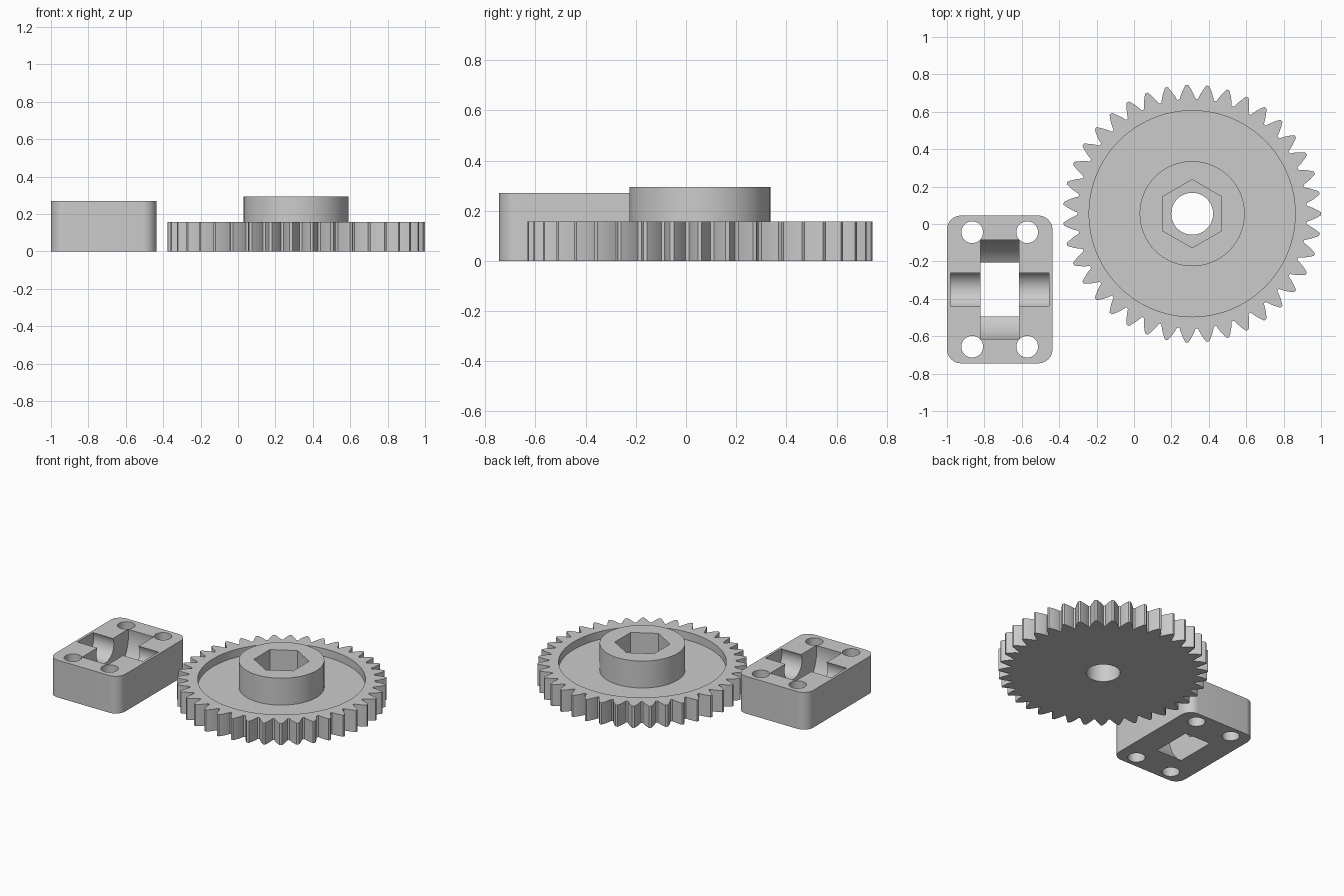
import bpy, bmesh
from math import pi, sin, cos, tan, acos, radians

if "Cube" in bpy.data.objects:
    bpy.data.objects.remove(bpy.data.objects["Cube"])

plastic = bpy.data.materials.new("grey plastic")
plastic.use_nodes = True
GREY = (0.6, 0.6, 0.6, 1)
plastic.diffuse_color = GREY
plastic.node_tree.nodes["Principled BSDF"].inputs["Base Color"].default_value = GREY


def prism(name, outline, z0, z1):
    """Extrude a closed xy outline from z0 to z1."""
    bm = bmesh.new()
    base = bm.faces.new([bm.verts.new((x, y, z0)) for x, y in outline])
    up = bmesh.ops.extrude_face_region(bm, geom=[base])["geom"]
    for v in up:
        if isinstance(v, bmesh.types.BMVert):
            v.co.z = z1
    bmesh.ops.recalc_face_normals(bm, faces=bm.faces)
    mesh = bpy.data.meshes.new(name)
    bm.to_mesh(mesh)
    bm.free()
    mesh.materials.append(plastic)
    obj = bpy.data.objects.new(name, mesh)
    bpy.context.collection.objects.link(obj)
    return obj


def ring(x, y, r, sides=64, start=0.0):
    return [(x + r * cos(start + 2 * pi * i / sides),
             y + r * sin(start + 2 * pi * i / sides)) for i in range(sides)]


def combine(target, tool, operation="DIFFERENCE"):
    """Apply a boolean and discard the tool."""
    mod = target.modifiers.new("cut", "BOOLEAN")
    mod.object, mod.operation, mod.solver = tool, operation, "EXACT"
    bpy.context.view_layer.objects.active = target
    bpy.ops.object.modifier_apply(modifier=mod.name)
    bpy.data.objects.remove(tool)


def cross_cylinder(x0, x1, y, z, r):
    """Cutter: cylinder lying along x."""
    tool = prism("cylinder_cutter", ring(y, z, r), x0, x1)
    for v in tool.data.vertices:
        a, b, c = v.co
        v.co = (c, a, b)
    return tool


def finish(obj):
    bpy.ops.object.select_all(action="DESELECT")
    obj.select_set(True)
    bpy.context.view_layer.objects.active = obj
    bpy.ops.object.shade_smooth_by_angle(angle=radians(25))


# Gear: involute teeth
GX, GY, TEETH = 0.311, 0.055, 39
TIP, ROOT, PRESSURE = 0.689, 0.614, radians(28)
PITCH = TIP * TEETH / (TEETH + 2)
BASE = PITCH * cos(PRESSURE)


def involute(r):
    a = acos(BASE / r)
    return tan(a) - a


def half_angle(r):
    return pi / (2 * TEETH) + involute(PITCH) - involute(r)


STEPS = 5
radii = [ROOT + (TIP - ROOT) * i / STEPS for i in range(STEPS + 1)]
flank = [(r, half_angle(r)) for r in radii]
tooth = [(r, -a) for r, a in flank] + [(r, a) for r, a in reversed(flank)]
outline = []
for k in range(TEETH):
    mid = 2 * pi * k / TEETH
    outline += [(GX + r * cos(mid + a), GY + r * sin(mid + a)) for r, a in tooth]
gear = prism("large_gear", outline, 0, 0.157)

# Gear: dished face, hub, hexagonal bolt pocket and shaft hole
combine(gear, prism("dish_cutter", ring(GX, GY, 0.551, 96), 0.1, 0.5))
combine(gear, prism("hub", ring(GX, GY, 0.281), 0.03, 0.295), "UNION")
combine(gear, prism("hex_cutter", ring(GX, GY, 0.182, 6, pi / 2), 0.135, 0.5))
combine(gear, prism("shaft_cutter", ring(GX, GY, 0.112), -0.1, 0.5))
finish(gear)

# Idler block: rounded rectangle
BX, BY, HX, HY, CORNER = -0.718, -0.35, 0.282, 0.395, 0.075
outline = []
for q, (sx, sy) in enumerate([(1, 1), (-1, 1), (-1, -1), (1, -1)]):
    cx, cy = BX + sx * (HX - CORNER), BY + sy * (HY - CORNER)
    outline += [(cx + CORNER * cos(pi / 2 * (q + i / 10)),
                 cy + CORNER * sin(pi / 2 * (q + i / 10))) for i in range(11)]
block = prism("idler_block", outline, 0, 0.27)

# Idler block: bearing well, axle cradle and four screw holes
AXLE_Z = 0.225
combine(block, cross_cylinder(BX - 0.103, BX + 0.103, BY, AXLE_Z, 0.268))
combine(block, cross_cylinder(BX - 0.264, BX + 0.264, BY, AXLE_Z, 0.1))
for sx in (-1, 1):
    for sy in (-1, 1):
        hole = ring(BX + sx * 0.147, BY + sy * 0.306, 0.058, 32)
        combine(block, prism("screw_cutter", hole, -0.1, 0.5))
finish(block)
